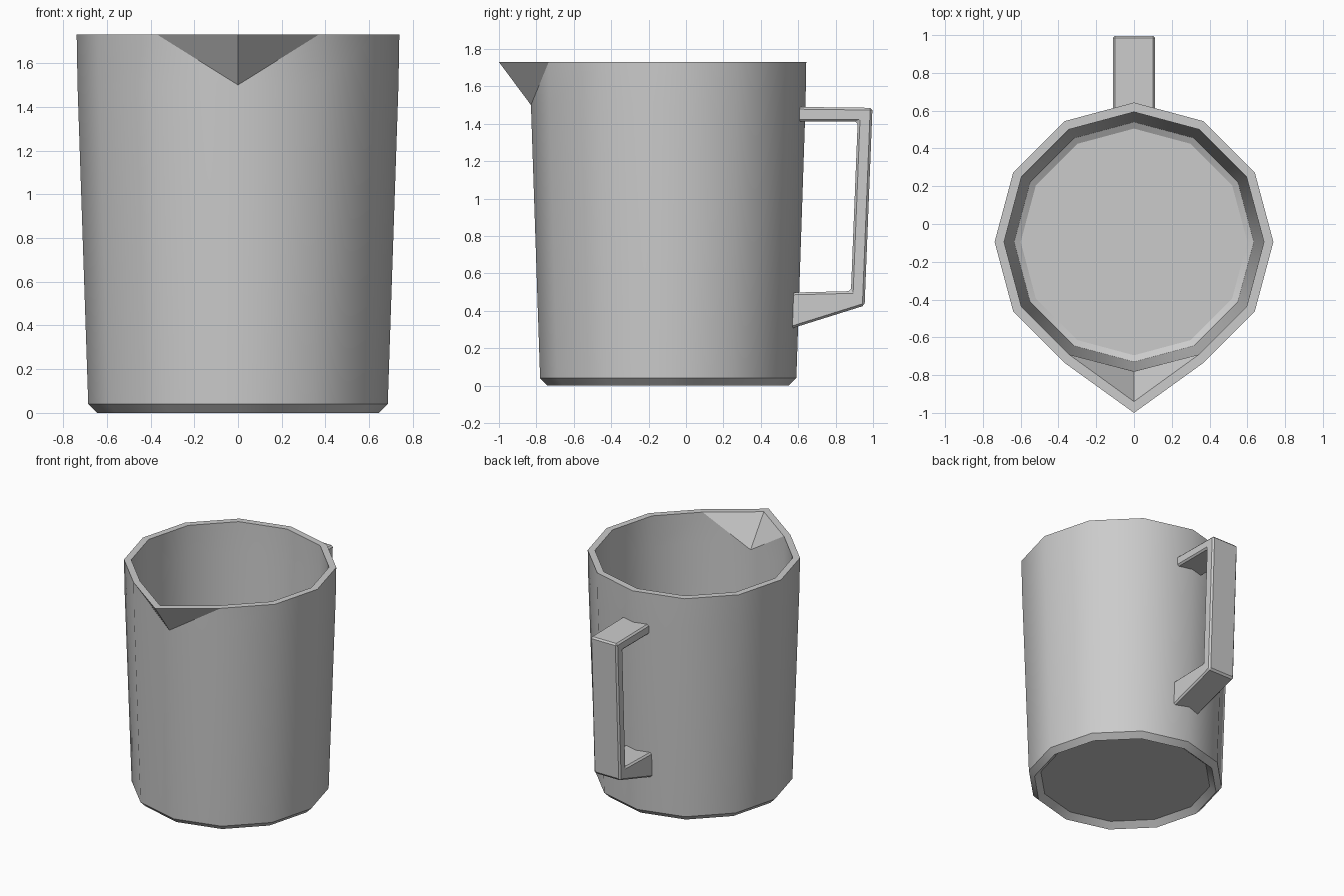
import bpy, bmesh
from math import sin, cos, pi, radians

if "Cube" in bpy.data.objects:
    bpy.data.objects.remove(bpy.data.objects["Cube"])

SIDES = 12
CENTRE_Y = -0.095
TOP = 1.73


def finish(bm, name, smooth_angle):
    bmesh.ops.recalc_face_normals(bm, faces=bm.faces)
    mesh = bpy.data.meshes.new(name)
    bm.to_mesh(mesh)
    bm.free()
    obj = bpy.data.objects.new(name, mesh)
    bpy.context.collection.objects.link(obj)
    bpy.ops.object.select_all(action='DESELECT')
    bpy.context.view_layer.objects.active = obj
    obj.select_set(True)
    if smooth_angle:
        bpy.ops.object.shade_smooth_by_angle(angle=radians(smooth_angle))
    return obj


# Jug body: one wall profile (radius, height, spout tip y) turned around 12 sides,
# from the underside of the floor, up the outside, and down the inside
profile = [
    (0.60, 0.040, None), (0.645, 0.0, None), (0.685, 0.04, None),
    (0.734, 1.50, None), (0.738, TOP, -1.0),
    (0.688, TOP, -0.94), (0.685, 1.50, None),
    (0.635, 0.065, None), (0.60, 0.045, None),
]
bm = bmesh.new()
rings = []
for radius, z, tip_y in profile:
    ring = []
    for i in range(SIDES):
        a = -pi / 2 + 2 * pi * i / SIDES
        y = CENTRE_Y + radius * sin(a)
        if i == 0 and tip_y is not None:  # pull the front corner out into the spout
            y = tip_y
        ring.append(bm.verts.new((radius * cos(a), y, z)))
    rings.append(ring)
for low, high in zip(rings, rings[1:]):
    for i in range(SIDES):
        j = (i + 1) % SIDES
        bm.faces.new((low[i], low[j], high[j], high[i]))
bm.faces.new(rings[0])   # underside, set inside the foot rim
bm.faces.new(rings[-1])  # inside floor
# Split the bent spout panels from the spout root to the neighbouring rim corners
for root, rim in ((rings[3], rings[4]), (rings[6], rings[5])):
    for side in (1, -1):
        bmesh.utils.face_split(
            next(f for f in root[0].link_faces
                 if rim[side] in f.verts and rim[0] in f.verts),
            root[0], rim[side])
finish(bm, "jug_body", 30.5)

# Handle: side outline (y, z) extruded across x, ends sunk into the wall
outline = [
    (0.592, 1.49), (0.997, 1.485), (0.955, 0.428), (0.553, 0.302),
    (0.553, 0.497), (0.882, 0.505), (0.918, 1.412), (0.592, 1.412),
]
HALF_WIDTH = 0.112
bm = bmesh.new()
face = bm.faces.new([bm.verts.new((-HALF_WIDTH, y, z)) for y, z in outline])
out = bmesh.ops.extrude_face_region(bm, geom=[face], use_keep_orig=True)
moved = [v for v in out["geom"] if isinstance(v, bmesh.types.BMVert)]
bmesh.ops.translate(bm, verts=moved, vec=(2 * HALF_WIDTH, 0, 0))
handle = finish(bm, "handle", None)
bevel = handle.modifiers.new("edge_bevel", 'BEVEL')
bevel.width = 0.012
bevel.segments = 1
